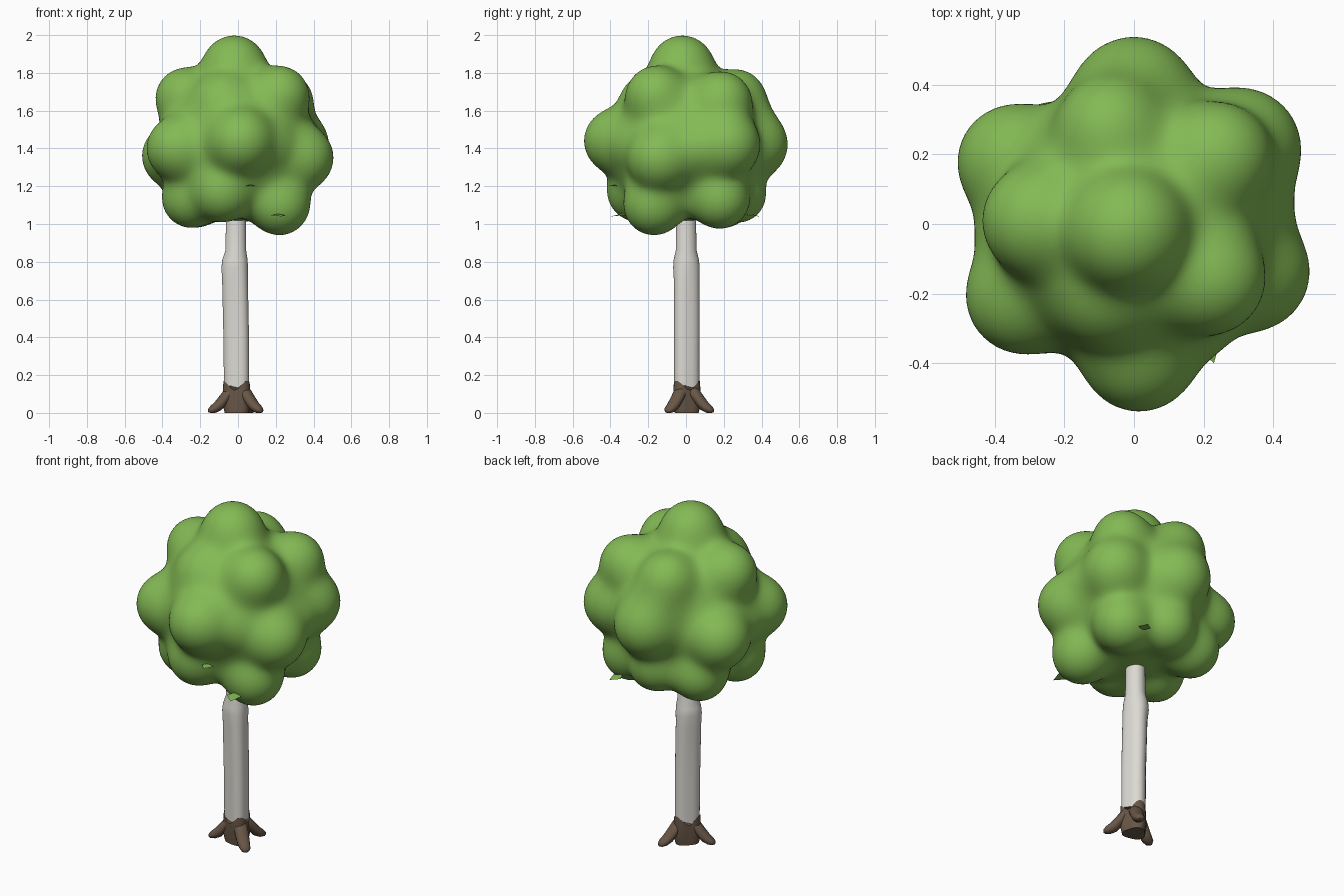
import bpy, bmesh, math
from mathutils import Vector

cube = bpy.data.objects.get("Cube")
if cube:
    bpy.data.objects.remove(cube, do_unlink=True)


def material(name, rgb):
    m = bpy.data.materials.new(name)
    m.use_nodes = True
    m.diffuse_color = (*rgb, 1)
    m.node_tree.nodes["Principled BSDF"].inputs["Base Color"].default_value = (*rgb, 1)
    return m


GREEN = material("leaf green", (0.23, 0.49, 0.09))
BARK = material("pale bark", (0.72, 0.70, 0.65))
BROWN = material("root brown", (0.14, 0.095, 0.063))


def finish(name, bm, mat, angle=60):
    bmesh.ops.recalc_face_normals(bm, faces=bm.faces)
    mesh = bpy.data.meshes.new(name)
    bm.to_mesh(mesh)
    bm.free()
    mesh.materials.append(mat)
    obj = bpy.data.objects.new(name, mesh)
    bpy.context.collection.objects.link(obj)
    bpy.ops.object.select_all(action='DESELECT')
    bpy.context.view_layer.objects.active = obj
    obj.select_set(True)
    bpy.ops.object.shade_smooth_by_angle(angle=math.radians(angle))
    return obj


def loft(name, rings, mat, angle=60):
    """Skin a list of point rings and cap both ends."""
    bm = bmesh.new()
    loops = [[bm.verts.new(p) for p in ring] for ring in rings]
    n = len(loops[0])
    for a, b in zip(loops, loops[1:]):
        for i in range(n):
            j = (i + 1) % n
            bm.faces.new((a[i], a[j], b[j], b[i]))
    bm.faces.new(loops[0])
    bm.faces.new(loops[-1])
    return finish(name, bm, mat, angle)


# Three roots set the direction of the three trunk ridges
ROOTS = [math.radians(a) for a in (197, 321, 62)]
SIDES = 36


def ridge(a):
    return math.cos(3 * (a - ROOTS[0]))


def trunk_ring(cx, z, r, lobe=0.08, peak=0):
    ring = []
    for i in range(SIDES):
        a = math.tau * i / SIDES
        rr = r * (1 + lobe * ridge(a))
        ring.append((cx + rr * math.cos(a), rr * math.sin(a), z + peak * ridge(a)))
    return ring


# Trunk: centre x, height, radius, ridge depth
profile = [(-0.004, 0.1, 0.065, 0.1), (-0.006, 0.4, 0.066, 0.1),
           (-0.013, 0.7, 0.067, 0.08), (-0.016, 0.77, 0.070, 0.04),
           (-0.015, 0.81, 0.067, 0.03), (-0.011, 0.86, 0.055, 0.02),
           (-0.01, 1.2, 0.050, 0)]
loft("trunk", [trunk_ring(*p) for p in profile], BARK)

# Root collar with a wavy upper edge
collar = [(-0.004, 0, 0.062, 0.1, 0), (-0.004, 0.06, 0.071, 0.15, 0),
          (-0.004, 0.145, 0.068, 0.1, 0.025)]
loft("root_collar", [trunk_ring(*p) for p in collar], BROWN)

# Roots: distance from the axis, height, half width, half height
root_path = [(0.035, 0.115, 0.036, 0.035), (0.065, 0.09, 0.038, 0.045),
             (0.095, 0.055, 0.036, 0.042), (0.125, 0.030, 0.032, 0.030),
             (0.150, 0.018, 0.026, 0.020), (0.163, 0.013, 0.012, 0.010)]
for n, a in enumerate(ROOTS):
    out, side = Vector((math.cos(a), math.sin(a), 0)), Vector((-math.sin(a), math.cos(a), 0))
    rings = []
    for d, z, w, h in root_path:
        ring = []
        for i in range(16):
            t = math.tau * i / 16
            p = out * d + side * (w * math.cos(t))
            p.z = max(0, z + h * math.sin(t))
            ring.append(p)
        rings.append(ring)
    loft(f"root_{n + 1}", rings, BROWN, 70)

# Crown: one skin around a full core and soft clumps (x, y, z, radius)
CENTRE = Vector((0, 0, 1.42))
clumps = [
    (0, 0, 1.42, 0.4), (-0.02, -0.02, 1.83, 0.168),
    # upper clumps
    (-0.28, 0.01, 1.67, 0.155), (0.22, -0.16, 1.68, 0.155), (-0.08, -0.19, 1.64, 0.15),
    (0.24, 0.19, 1.65, 0.155), (-0.07, 0.27, 1.67, 0.145),
    # middle clumps
    (0, 0.365, 1.42, 0.173), (0.31, 0.22, 1.42, 0.17), (0.34, -0.14, 1.35, 0.165),
    (0.015, -0.375, 1.44, 0.165), (-0.32, -0.21, 1.4, 0.163), (-0.345, 0.18, 1.36, 0.163),
    # fillers that soften the valleys
    (0.33, 0.04, 1.4, 0.11), (-0.33, -0.02, 1.38, 0.11),
    (0.17, -0.27, 1.42, 0.1), (-0.04, 0.31, 1.55, 0.13),
    # lower clumps
    (0.22, -0.17, 1.1, 0.16), (-0.25, -0.12, 1.13, 0.15), (-0.08, -0.26, 1.17, 0.155),
    (0.23, 0.18, 1.13, 0.155), (-0.23, 0.2, 1.13, 0.15), (0, 0.28, 1.15, 0.14),
]
balls = [(Vector(c[:3]), c[3]) for c in clumps]
BLEND = 0.034


def distance(p):
    return -BLEND * math.log(sum(math.exp((r - (p - c).length) / BLEND) for c, r in balls))


def crown_point(direction):
    t = 0.75
    for _ in range(24):
        d = distance(CENTRE + direction * t)
        if d < 0.001:
            break
        t -= d
    return CENTRE + direction * t


bm = bmesh.new()
bmesh.ops.create_icosphere(bm, subdivisions=6, radius=1)
for v in bm.verts:
    v.co = crown_point(v.co.normalized())
for _ in range(3):
    bmesh.ops.smooth_vert(bm, verts=bm.verts, factor=0.5,
                          use_axis_x=True, use_axis_y=True, use_axis_z=True)
finish("crown", bm, GREEN, 180)


# Loose leaves: thin pointed blades poking out of the crown
def leaf(name, base, tip, width):
    base, tip = Vector(base), Vector(tip)
    along = tip - base
    side = along.cross(Vector((0, 0, 1))).normalized() * width
    mid = base + along * 0.4
    lift = Vector((0, 0, 0.008))
    bm = bmesh.new()
    b, t, l, r, u = [bm.verts.new(p) for p in
                     (base, tip, mid - side, mid + side, mid + lift)]
    for f in ((b, r, u), (r, t, u), (t, l, u), (l, b, u), (b, l, t, r)):
        bm.faces.new(f)
    finish(name, bm, GREEN, 30)


leaf("front_low_leaf", (0.2, -0.30, 1.05), (0.23, -0.40, 1.04), 0.04)
leaf("back_low_leaf", (0.2, 0.31, 1.05), (0.23, 0.39, 1.04), 0.035)
leaf("front_small_leaf", (0.06, -0.35, 1.2), (0.07, -0.42, 1.2), 0.035)
